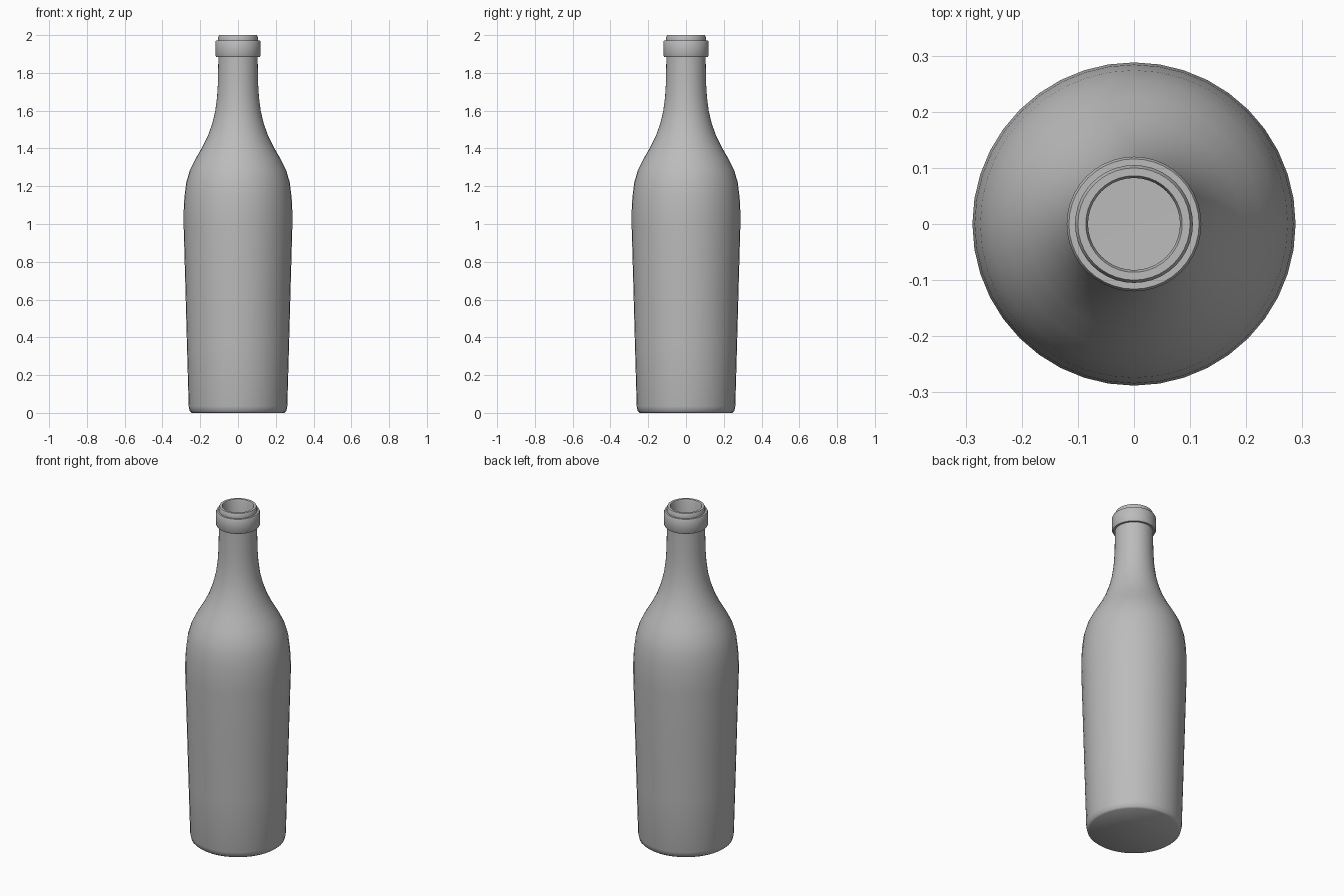
import bpy, bmesh, math

SIDES = 40

cube = bpy.data.objects.get("Cube")
if cube:
    bpy.data.objects.remove(cube, do_unlink=True)

glass = bpy.data.materials.new("grey_glass")
glass.use_nodes = True
colour = (0.5, 0.5, 0.5, 1.0)
glass.diffuse_color = colour
glass.node_tree.nodes["Principled BSDF"].inputs["Base Color"].default_value = colour


def lathe(name, profile, sharp_angle):
    """Revolve (radius, height) points around z; radius 0 closes to a pole."""
    bm = bmesh.new()
    rings = []
    for r, z in profile:
        n = SIDES if r > 0 else 1
        rings.append([bm.verts.new((r * math.cos(2 * math.pi * i / SIDES),
                                    r * math.sin(2 * math.pi * i / SIDES), z))
                      for i in range(n)])
    for a, b in zip(rings, rings[1:]):
        for i in range(SIDES):
            j = (i + 1) % SIDES
            if len(a) == 1:
                bm.faces.new((a[0], b[j], b[i]))
            elif len(b) == 1:
                bm.faces.new((a[i], a[j], b[0]))
            else:
                bm.faces.new((a[i], a[j], b[j], b[i]))
    mesh = bpy.data.meshes.new(name)
    bm.to_mesh(mesh)
    bm.free()
    mesh.materials.append(glass)
    obj = bpy.data.objects.new(name, mesh)
    bpy.context.collection.objects.link(obj)
    bpy.ops.object.select_all(action='DESELECT')
    obj.select_set(True)
    bpy.context.view_layer.objects.active = obj
    bpy.ops.object.shade_smooth_by_angle(angle=math.radians(sharp_angle))
    return obj


# Outside: base, tapered body, shoulder, neck, collar and lip
outside = [
    (0, 0), (0.245, 0), (0.255, 0.008), (0.261, 0.035),
    (0.27, 0.35), (0.279, 0.68), (0.288, 1.0), (0.288, 1.06),
    (0.284, 1.14), (0.274, 1.22), (0.255, 1.285), (0.225, 1.345),
    (0.19, 1.405), (0.16, 1.465), (0.137, 1.53), (0.121, 1.595),
    (0.111, 1.67), (0.106, 1.75), (0.104, 1.885),
    (0.116, 1.885), (0.12, 1.892), (0.12, 1.965), (0.116, 1.972),
    (0.105, 1.972), (0.105, 1.99), (0.1, 2.0),
]
# Inside: rim, bore and hollow body down to the floor
inside = [
    (0.086, 2.0), (0.082, 1.99), (0.082, 1.75), (0.09, 1.66),
    (0.115, 1.53), (0.168, 1.405), (0.233, 1.285), (0.262, 1.14),
    (0.266, 1.0), (0.24, 0.04), (0, 0.03),
]
lathe("bottle", outside + inside, 40)
